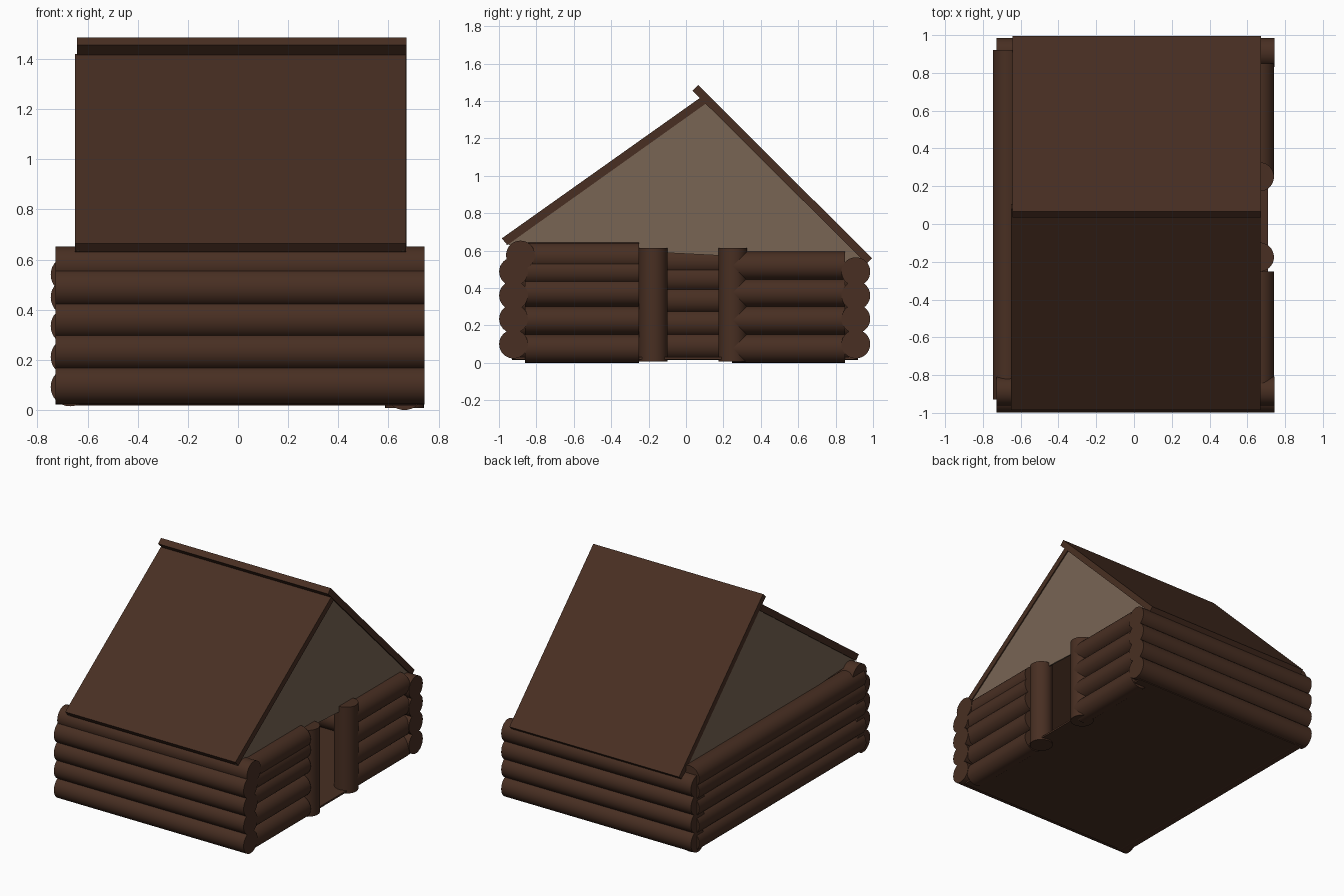
import bpy, math
from mathutils import Vector

if "Cube" in bpy.data.objects:
    bpy.data.objects.remove(bpy.data.objects["Cube"])

def material(name, color):
    m = bpy.data.materials.new(name)
    m.diffuse_color = (*color, 1)
    m.use_nodes = True
    m.node_tree.nodes["Principled BSDF"].inputs["Base Color"].default_value = m.diffuse_color
    return m

BROWN = material("dark_wood", (0.065, 0.028, 0.016))
TAN = material("gable_wood", (0.19, 0.13, 0.088))
R = 0.077

def log(name, a, b):
    """Smooth round log from point a to point b."""
    a, b = Vector(a), Vector(b)
    d = b - a
    bpy.ops.mesh.primitive_cylinder_add(vertices=32, radius=R, depth=d.length, location=(a + b) / 2)
    o = bpy.context.object
    o.name = name
    o.rotation_euler = d.to_track_quat('Z', 'Y').to_euler()
    bpy.ops.object.shade_smooth_by_angle(angle=math.radians(40))
    o.data.materials.append(BROWN)

def prism(name, profile, x0, x1, mat):
    """Extrude a (y, z) outline, listed counter-clockwise, along x."""
    n = len(profile)
    verts = [(x, y, z) for x in (x0, x1) for y, z in profile]
    faces = [tuple(reversed(range(n))), tuple(range(n, 2 * n))]
    faces += [(i, (i + 1) % n, (i + 1) % n + n, i + n) for i in range(n)]
    me = bpy.data.meshes.new(name)
    me.from_pydata(verts, [], faces)
    me.materials.append(mat)
    bpy.context.collection.objects.link(bpy.data.objects.new(name, me))

# Front and back walls: logs along x
for y, z in [(-0.922, 0.10), (-0.922, 0.235), (-0.922, 0.36), (-0.922, 0.487), (-0.885, 0.576)]:
    log("front_wall_log", (-0.728, y, z), (0.743, y, z))
for z in (0.10, 0.235, 0.36, 0.487):
    log("back_wall_log", (-0.728, 0.908, z), (0.743, 0.908, z))

# Left wall: full-length logs along y
for z in (0.092, 0.212, 0.335, 0.45, 0.54):
    log("left_wall_log", (-0.67, -0.93, z), (-0.67, 0.92, z))

# Right wall: two log stacks either side of the doorway
for z in (0.077, 0.227, 0.377, 0.49, 0.565):
    log("right_wall_front_log", (0.664, -0.86, z), (0.664, -0.252, z))
for z in (0.077, 0.227, 0.375, 0.518):
    log("right_wall_back_log", (0.664, 0.245, z), (0.664, 0.85, z))

# Door posts
for y in (-0.175, 0.25):
    log("door_post", (0.664, y, 0.008), (0.664, y, 0.613))

# Floor
prism("floor", [(-0.92, 0.018), (0.91, 0.018), (0.91, 0.03), (-0.92, 0.03)], -0.69, 0.71, BROWN)

# Roof slabs, the back one overlapping the ridge
prism("roof_front", [(-0.955, 0.63), (0.105, 1.385), (0.08, 1.42), (-0.985, 0.665)], -0.65, 0.67, BROWN)
prism("roof_back", [(0.035, 1.455), (0.965, 0.53), (0.995, 0.558), (0.065, 1.485)], -0.643, 0.673, BROWN)

# Triangular gables
tri = [(-0.965, 0.632), (0.965, 0.533), (0.105, 1.392)]
prism("gable_left", tri, -0.642, -0.632, TAN)
prism("gable_right", tri, 0.652, 0.662, TAN)
